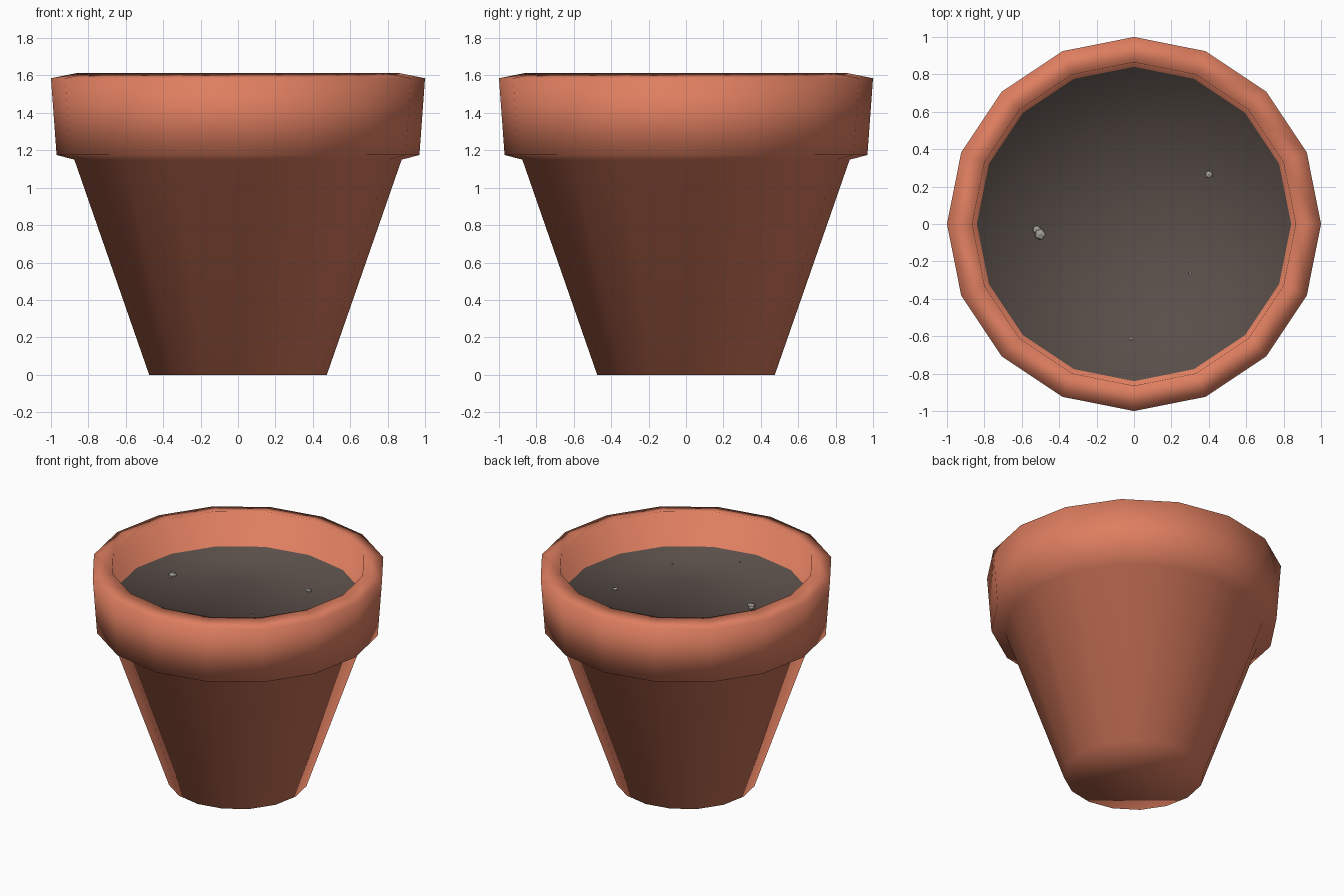
import bpy, bmesh, math
from mathutils import Matrix

if "Cube" in bpy.data.objects:
    bpy.data.objects.remove(bpy.data.objects["Cube"])

SIDES = 16

def material(name, rgb):
    m = bpy.data.materials.new(name)
    m.diffuse_color = (*rgb, 1.0)
    m.use_nodes = True
    m.node_tree.nodes["Principled BSDF"].inputs["Base Color"].default_value = m.diffuse_color
    return m

terracotta = material("terracotta", (0.73, 0.209, 0.117))
earth = material("dark_soil", (0.10, 0.076, 0.066))
grit = material("pale_stone", (0.36, 0.34, 0.31))

def finish(name, bm, mats):
    me = bpy.data.meshes.new(name)
    bm.to_mesh(me)
    bm.free()
    for m in mats:
        me.materials.append(m)
    ob = bpy.data.objects.new(name, me)
    bpy.context.collection.objects.link(ob)
    return ob

# pot: one smooth-shaded turned skin from the base to the soil line
profile = [(0.475, 0.0), (0.875, 1.15), (0.97, 1.175),
           (1.0, 1.585), (0.865, 1.612), (0.84, 1.36)]
SOIL_EDGE, SOIL_TOP = 1.36, 1.50

bm = bmesh.new()
rings = []
for r, z in profile:
    rings.append([bm.verts.new((r * math.cos(2 * math.pi * i / SIDES),
                                r * math.sin(2 * math.pi * i / SIDES), z))
                  for i in range(SIDES)])
for lo, hi in zip(rings, rings[1:]):
    for i in range(SIDES):
        j = (i + 1) % SIDES
        bm.faces.new((lo[i], lo[j], hi[j], hi[i]))
bm.faces.new(rings[0][::-1])

# soil: low mound closing the inside, sharing the wall's edge
peak = bm.verts.new((0, 0, SOIL_TOP))
for i in range(SIDES):
    f = bm.faces.new((rings[-1][i], rings[-1][(i + 1) % SIDES], peak))
    f.material_index = 1
for f in bm.faces:
    f.smooth = True
finish("plant_pot", bm, [terracotta, earth])

# stones: small pebbles poking out of the soil
def soil_height(x, y):
    return SOIL_TOP - (SOIL_TOP - SOIL_EDGE) * math.hypot(x, y) / 0.84

bm = bmesh.new()
for x, y, r in [(-0.52, -0.03, 0.024), (-0.502, -0.055, 0.032),
                (0.40, 0.265, 0.022), (0.30, -0.265, 0.01),
                (-0.015, -0.615, 0.008)]:
    bmesh.ops.create_icosphere(
        bm, subdivisions=1, radius=r,
        matrix=Matrix.Translation((x, y, soil_height(x, y))) @ Matrix.Diagonal((1, 1, 0.5, 1)))
finish("soil_stones", bm, [grit])
